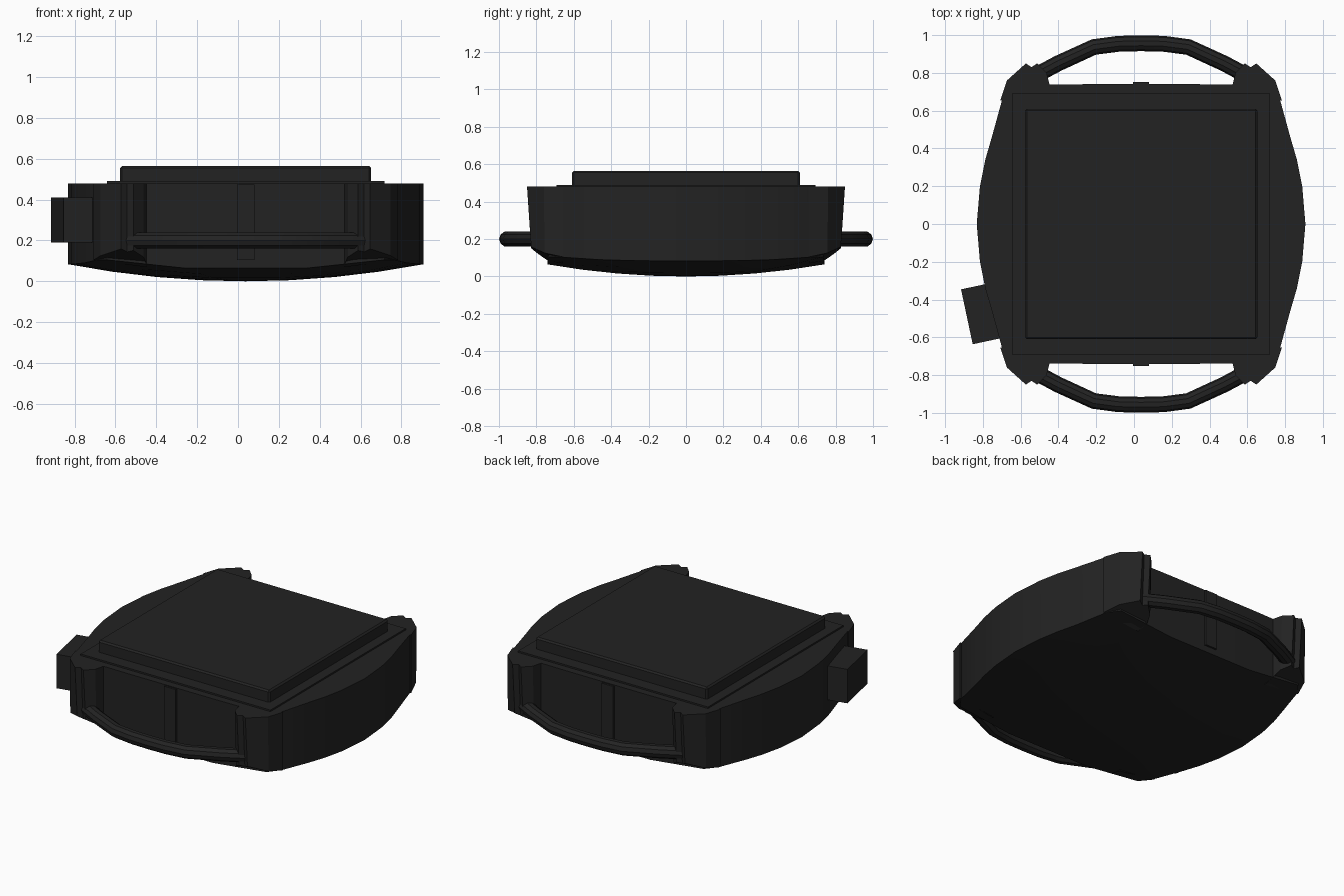
import bpy, bmesh
from math import radians
from mathutils import Matrix

if "Cube" in bpy.data.objects:
    bpy.data.objects.remove(bpy.data.objects["Cube"], do_unlink=True)

CX = 0.0375   # body centre line; the crown sticks out on one side
TOP = 0.48


def material(name, value):
    m = bpy.data.materials.new(name)
    m.use_nodes = True
    col = (value, value, value, 1)
    m.diffuse_color = col
    m.node_tree.nodes["Principled BSDF"].inputs["Base Color"].default_value = col
    return m


black = material("matte black", 0.0165)


def dome(x, y):
    """Height of the curved underside."""
    return 0.11 * x * x + 0.1 * y * y


def finish(name, bm, bevel=0, smooth=False):
    bmesh.ops.recalc_face_normals(bm, faces=bm.faces[:])
    me = bpy.data.meshes.new(name)
    bm.to_mesh(me)
    bm.free()
    me.materials.append(black)
    ob = bpy.data.objects.new(name, me)
    bpy.context.collection.objects.link(ob)
    if bevel:
        mod = ob.modifiers.new("edge", "BEVEL")
        mod.width = bevel
        mod.segments = 1
    if smooth:
        bpy.ops.object.select_all(action="DESELECT")
        ob.select_set(True)
        bpy.context.view_layer.objects.active = ob
        bpy.ops.object.shade_smooth_by_angle(angle=radians(30))
    return ob


def box(name, centre, size, angle=0, bevel=0):
    bm = bmesh.new()
    mat = (Matrix.Translation(centre) @ Matrix.Rotation(angle, 4, "Z")
           @ Matrix.Diagonal((*size, 1)))
    bmesh.ops.create_cube(bm, size=1, matrix=mat)
    return finish(name, bm, bevel)


def bridge(bm, a, b):
    for i in range(len(a)):
        j = (i + 1) % len(a)
        bm.faces.new((a[i], a[j], b[j], b[i]))


# Case: bowed sides, flat ends and a domed underside
side = [(0.87, 0.0), (0.853, 0.2), (0.825, 0.34), (0.79, 0.46), (0.735, 0.66), (0.68, 0.735)]
half = [(x, -y) for x, y in side[:0:-1]] + side
outline = half + [(0.3, 0.74), (-0.3, 0.74)] + [(-x, -y) for x, y in half]
outline += [(-0.3, -0.74), (0.3, -0.74)]
bm = bmesh.new()
upper = [bm.verts.new((CX + x, y, TOP)) for x, y in outline]
bm.faces.new(upper)
for k in (1, 0.75, 0.5, 0.25):
    lower = [bm.verts.new((CX + x * k, y * k, dome(x * k, y * k))) for x, y in outline]
    bridge(bm, upper, lower)
    upper = lower
tip = bm.verts.new((CX, 0, 0))
for i in range(len(upper)):
    bm.faces.new((upper[i], upper[(i + 1) % len(upper)], tip))
finish("case", bm, smooth=True)

# Four corner lugs, grooved on the outside and tapering downwards
lug = [(0.745, 0.655), (0.71, 0.76), (0.61, 0.85), (0.58, 0.83),
       (0.55, 0.85), (0.50, 0.80), (0.485, 0.74), (0.485, 0.66)]
for sx, side_name in ((1, "left"), (-1, "right")):
    for sy, end_name in ((-1, "front"), (1, "back")):
        bm = bmesh.new()
        top = [bm.verts.new((CX + sx * x, sy * y, TOP)) for x, y in lug]
        low = []
        for x, y in lug:
            ly = y - max(0, y - 0.74) * 0.2
            z = dome(x, ly) + max(0, ly - 0.73) * 0.5
            low.append(bm.verts.new((CX + sx * x, sy * ly, z)))
        bridge(bm, top, low)
        bm.faces.new(top)
        bm.faces.new(low)
        finish(f"{end_name}_{side_name}_lug", bm)

# Curved strap bars and the small centre tabs at each end
arc = [(0.58, 0.775), (0.44, 0.85), (0.25, 0.937), (0.12, 0.954)]
path = arc + [(0, 0.957)] + [(-x, y) for x, y in reversed(arc)]
for sy, end_name in ((-1, "front"), (1, "back")):
    cu = bpy.data.curves.new("bar_path", "CURVE")
    cu.dimensions = "3D"
    cu.bevel_depth = 0.042
    cu.bevel_resolution = 3
    cu.use_fill_caps = True
    sp = cu.splines.new("POLY")
    sp.points.add(len(path) - 1)
    for p, (x, y) in zip(sp.points, path):
        p.co = (CX + x, sy * y, 0.2, 1)
    helper = bpy.data.objects.new("bar_path", cu)
    bpy.context.collection.objects.link(helper)
    bpy.context.view_layer.update()
    me = bpy.data.meshes.new_from_object(
        helper.evaluated_get(bpy.context.evaluated_depsgraph_get()))
    bm = bmesh.new()
    bm.from_mesh(me)
    bpy.data.objects.remove(helper)
    bpy.data.meshes.remove(me)
    finish(f"{end_name}_strap_bar", bm, smooth=True)
    box(f"{end_name}_tab", (CX, sy * 0.72, 0.29), (0.085, 0.064, 0.37))

# Bezel plate, raised screen and crown
box("bezel", (CX, 0, 0.475), (1.36, 1.385, 0.03))
box("screen", (CX, 0, 0.515), (1.23, 1.22, 0.1), bevel=0.01)
box("crown", (-0.738, -0.46, 0.3), (0.3, 0.297, 0.22), angle=radians(12))
